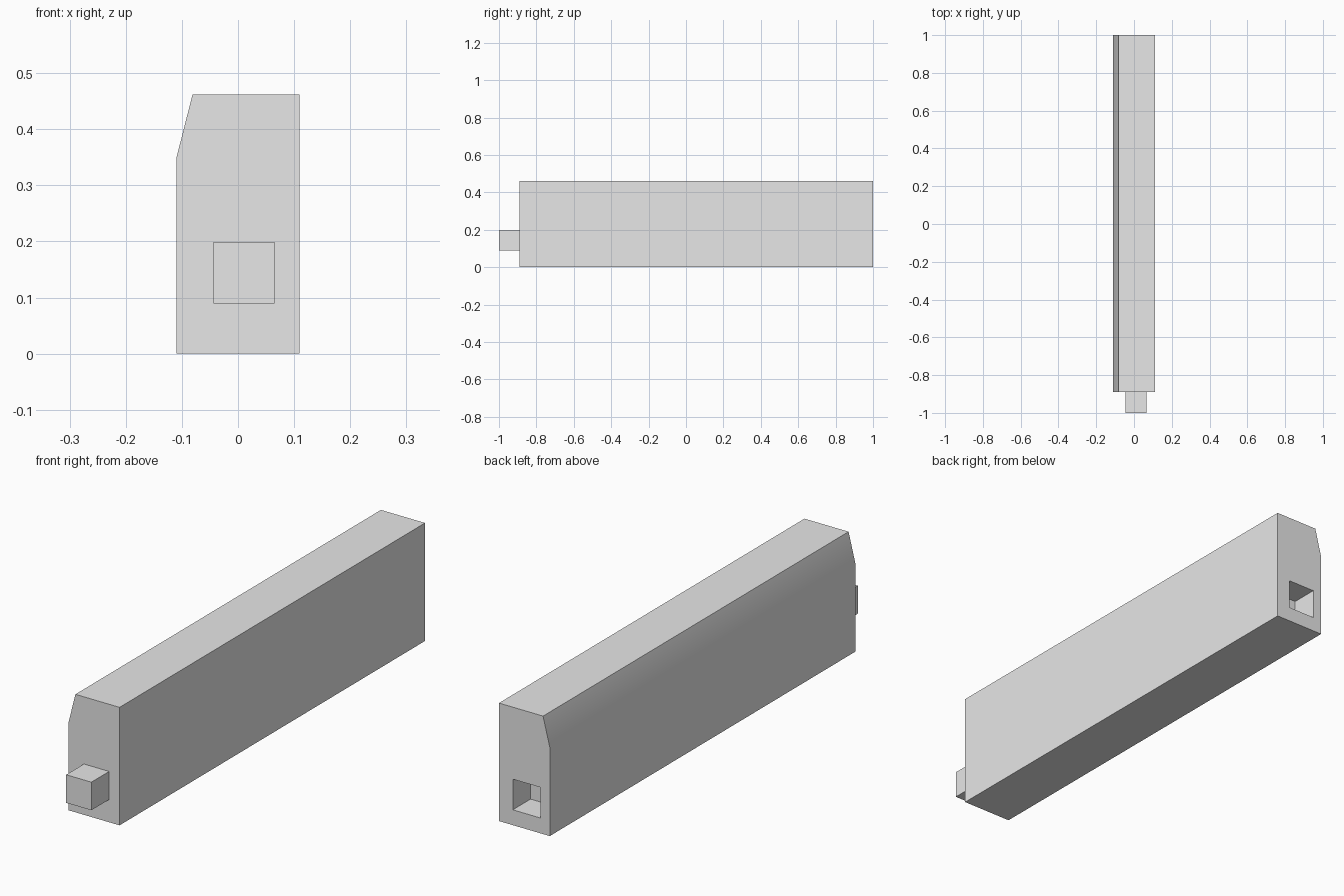
import bpy
import bmesh
from math import radians

default = bpy.data.objects.get("Cube")
if default:
    bpy.data.objects.remove(default, do_unlink=True)

grey = bpy.data.materials.new("plain_grey")
grey.use_nodes = True
grey.diffuse_color = (0.8, 0.8, 0.8, 1)
grey.node_tree.nodes["Principled BSDF"].inputs["Base Color"].default_value = (0.8, 0.8, 0.8, 1)


def extrude_profile(name, profile, y_front, y_back):
    """Solid made by sweeping an x-z outline along y."""
    bm = bmesh.new()
    face = bm.faces.new([bm.verts.new((x, y_front, z)) for x, z in profile])
    swept = bmesh.ops.extrude_face_region(bm, geom=[face], use_keep_orig=True)
    moved = [v for v in swept["geom"] if isinstance(v, bmesh.types.BMVert)]
    bmesh.ops.translate(bm, verts=moved, vec=(0, y_back - y_front, 0))
    bmesh.ops.recalc_face_normals(bm, faces=bm.faces)
    mesh = bpy.data.meshes.new(name)
    bm.to_mesh(mesh)
    bm.free()
    mesh.materials.append(grey)
    obj = bpy.data.objects.new(name, mesh)
    bpy.context.collection.objects.link(obj)
    return obj


def rectangle(x0, x1, z0, z1):
    return [(x0, z0), (x1, z0), (x1, z1), (x0, z1)]


def activate(obj):
    bpy.ops.object.select_all(action="DESELECT")
    obj.select_set(True)
    bpy.context.view_layer.objects.active = obj


half_width, height, front, back = 0.11, 0.462, -0.89, 1.0
depth = 0.11

# Long bar with one sloped upper edge
body = extrude_profile(
    "bar_body",
    [(-half_width, 0), (half_width, 0), (half_width, height),
     (-0.081, height), (-half_width, 0.348)],
    front, back)

# Square socket sunk into the back end
cutter = extrude_profile("socket_cutter", rectangle(-0.071, 0.05, 0.06, 0.18),
                         back - depth, back + 0.05)
cutter.hide_render = True
cut = body.modifiers.new("socket", "BOOLEAN")
cut.operation = "DIFFERENCE"
cut.solver = "EXACT"
cut.object = cutter
activate(body)
bpy.ops.object.modifier_apply(modifier=cut.name)
bpy.data.objects.remove(cutter, do_unlink=True)
bpy.ops.object.shade_smooth_by_angle(angle=radians(30))

# Square peg on the front end
extrude_profile("front_peg", rectangle(-0.044, 0.065, 0.089, 0.199),
                front - depth, front)
